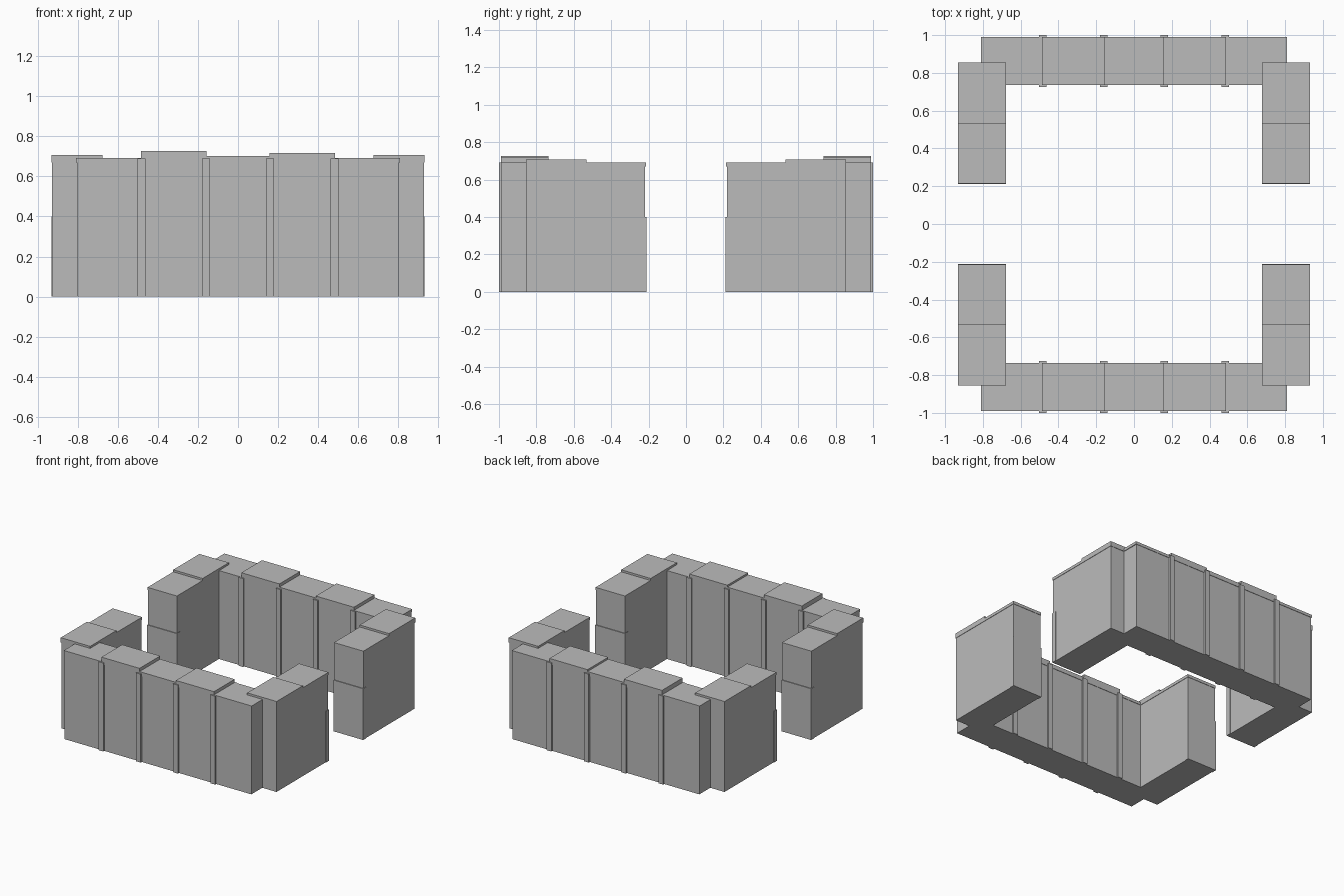
import bpy
import bmesh

default = bpy.data.objects.get("Cube")
if default:
    bpy.data.objects.remove(default, do_unlink=True)

# Single plain grey
grey = bpy.data.materials.new("stone_grey")
grey.use_nodes = True
colour = (0.5, 0.5, 0.5, 1)
grey.diffuse_color = colour
grey.node_tree.nodes["Principled BSDF"].inputs["Base Color"].default_value = colour


def box(name, x, y, z):
    """Box from (min, max) pairs along each axis."""
    mesh = bpy.data.meshes.new(name)
    bm = bmesh.new()
    bmesh.ops.create_cube(bm, size=1)
    for v in bm.verts:
        v.co = [lo + (c + 0.5) * (hi - lo) for c, (lo, hi) in zip(v.co, (x, y, z))]
    bm.to_mesh(mesh)
    bm.free()
    mesh.materials.append(grey)
    obj = bpy.data.objects.new(name, mesh)
    bpy.context.collection.objects.link(obj)
    return obj


def flip(pair, sign):
    """Mirror a (min, max) pair across zero."""
    return tuple(sorted(sign * p for p in pair))


EDGE = 0.003       # overhang of the top slabs
SLAB = 0.67        # underside of the top slabs
JOINTS = (-0.483, -0.16, 0.16, 0.483)
ENDS = (-0.808,) + JOINTS + (0.808,)
WALL_TOPS = (0.692, 0.727, 0.702, 0.717, 0.692)

for side, sy in (("front", -1), ("back", 1)):
    # Long wall with joint strips and stepped top slabs
    box(f"{side}_wall", (-0.806, 0.806), flip((0.738, 0.987), sy), (0, SLAB))
    for i, top in enumerate(WALL_TOPS):
        box(f"{side}_wall_slab_{i}", (ENDS[i] - EDGE, ENDS[i + 1] + EDGE),
            flip((0.735, 0.99), sy), (SLAB, top))
    for i, x in enumerate(JOINTS):
        box(f"{side}_joint_strip_{i}", (x - 0.02, x + 0.02),
            flip((0.726, 1.0), sy), (0, 0.69))

    # Short return walls flanking the side openings
    for hand, sx in (("left", 1), ("right", -1)):
        name = f"{side}_{hand}_return"
        box(f"{name}_wall", flip((0.681, 0.929), sx), flip((0.218, 0.852), sy), (0, SLAB))
        outer = flip((0.678, 0.932), sx)
        box(f"{name}_low_slab", outer, flip((0.215, 0.535), sy), (SLAB, 0.692))
        box(f"{name}_high_slab", outer, flip((0.532, 0.855), sy), (SLAB, 0.708))
        # Low band wrapping the end beside the opening
        box(f"{name}_end_band", flip((0.677, 0.933), sx), flip((0.212, 0.25), sy), (0, 0.4))
